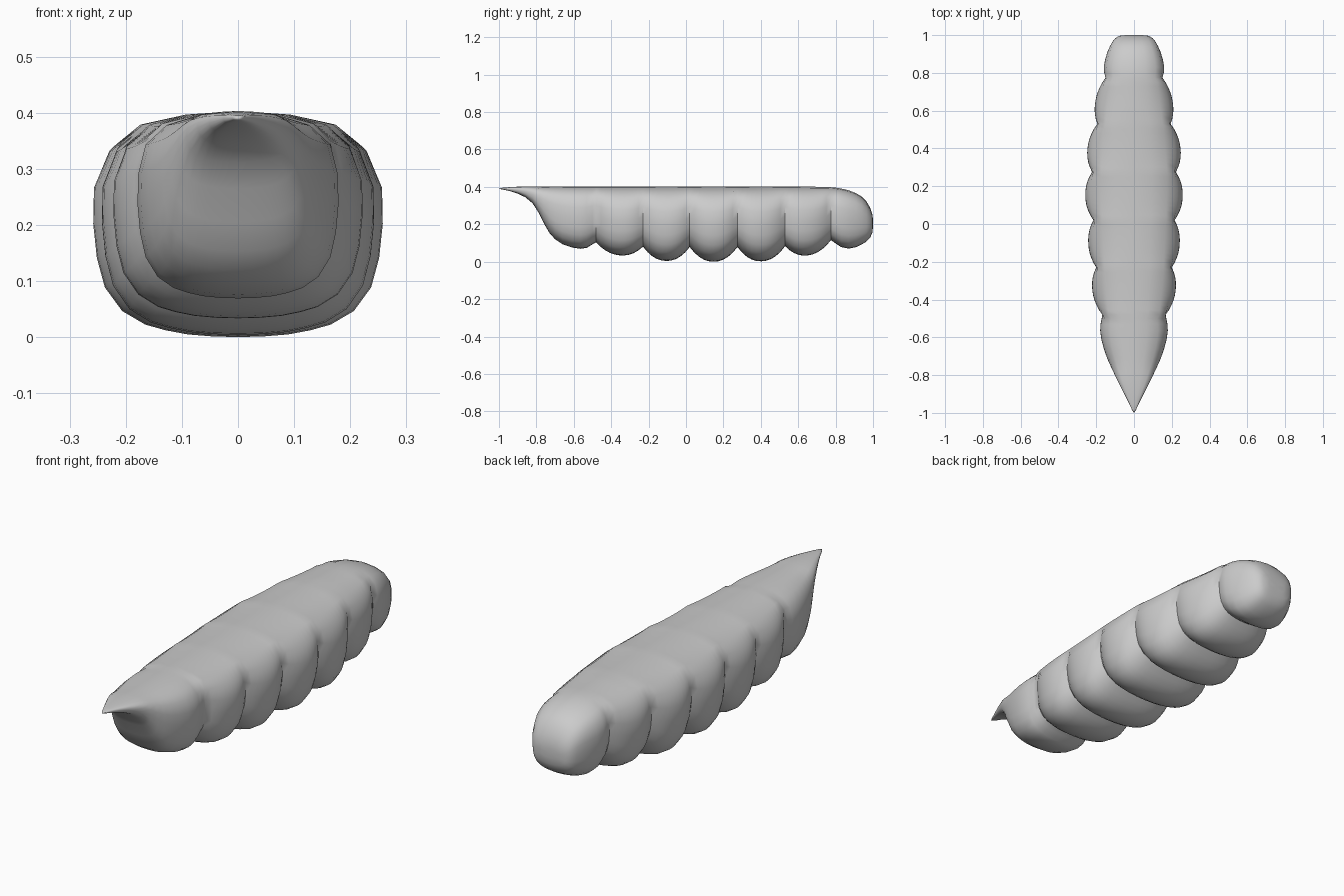
import bpy, bmesh

if "Cube" in bpy.data.objects:
    bpy.data.objects.remove(bpy.data.objects["Cube"])

# Normalised half cross-section: (width fraction, height fraction), bottom to top
SECTION = [(0, 0), (.18, .003), (.35, .012), (.5, .03), (.64, .055), (.80, .115), (.92, .22),
           (.975, .35), (1, .5), (.995, .66), (.92, .82), (.71, .925), (.38, .98), (0, 1)]

# Stations: y, half width, bottom z, top z
NOSE = [(-.985, .010, .386, .395), (-.95, .026, .380, .398), (-.90, .051, .364, .401),
        (-.86, .072, .345, .402), (-.82, .092, .312, .403), (-.79, .106, .265, .403),
        (-.76, .120, .205, .403), (-.73, .134, .153, .403), (-.70, .146, .120, .403),
        (-.66, .160, .093, .403), (-.61, .173, .076, .403), (-.565, .179, .069, .403),
        (-.53, .177, .074, .403), (-.50, .171, .093, .403)]
TAIL = [(.80, .158, .098, .396), (.83, .160, .078, .391), (.87, .153, .070, .382),
        (.91, .141, .078, .366), (.94, .128, .092, .348), (.965, .114, .108, .322),
        (.985, .098, .128, .288), (.996, .078, .155, .255), (1.0, .045, .185, .226)]

# Creases between the lobes: y, half width, bottom z
CREASES = [(-.48, .168, .103), (-.23, .200, .080), (.02, .215, .078),
           (.275, .222, .078), (.53, .194, .083), (.775, .150, .115)]
# Peak of each lobe between two creases: half width, bottom z
PEAKS = [(.220, .034), (.242, .004), (.258, .000), (.246, .002), (.204, .034)]


def lobe(a, b, peak, steps=10):
    """Stations from crease a up to (not including) crease b."""
    out = []
    for i in range(steps):
        t = i / steps
        base = [p + (q - p) * t for p, q in zip(a, b)]
        bulge = 1 - abs(2 * t - 1) ** 2.2
        w = base[1] + bulge * (peak[0] - (a[1] + b[1]) / 2)
        zb = base[2] + bulge * (peak[1] - (a[2] + b[2]) / 2)
        out.append((base[0], w, zb, .403 if base[0] < .6 else .403 - (base[0] - .6) * .025,
                    base[1] + .6 * (peak[0] - (a[1] + b[1]) / 2)))
    return out


stations = [s + (s[1],) for s in NOSE]
for a, b, p in zip(CREASES, CREASES[1:], PEAKS):
    stations += lobe(a, b, p)
stations.append((.775, .150, .115, .398, .155))
stations += [s + (s[1],) for s in TAIL]

bm = bmesh.new()


def ring(y, w, zb, zt, w_top):
    """One closed section; scallops fade out towards the smooth top deck."""
    pts = []
    for u, v in SECTION:
        fade = min(1, max(0, (v - .7) / .22))
        pts.append((u * (w + (w_top - w) * fade), zb + v * (zt - zb)))
    loop = pts + [(-x, z) for x, z in pts[-2:0:-1]]
    return [bm.verts.new((x, y, z)) for x, z in loop]


rings = [ring(*s) for s in stations]
n = len(rings[0])
for r, s in zip(rings, rings[1:]):
    for i in range(n):
        j = (i + 1) % n
        bm.faces.new((r[i], r[j], s[j], s[i]))

# Pointed lip and rounded tail cap
tip = bm.verts.new((0, -1, .390))
end = bm.verts.new((0, 1, .205))
for i in range(n):
    j = (i + 1) % n
    bm.faces.new((tip, rings[0][j], rings[0][i]))
    bm.faces.new((end, rings[-1][i], rings[-1][j]))
bmesh.ops.recalc_face_normals(bm, faces=bm.faces)

mesh = bpy.data.meshes.new("segmented_pod")
bm.to_mesh(mesh)
bm.free()
pod = bpy.data.objects.new("segmented_pod", mesh)
bpy.context.collection.objects.link(pod)
bpy.context.view_layer.objects.active = pod
pod.select_set(True)
bpy.ops.object.shade_smooth_by_angle(angle=.87)
